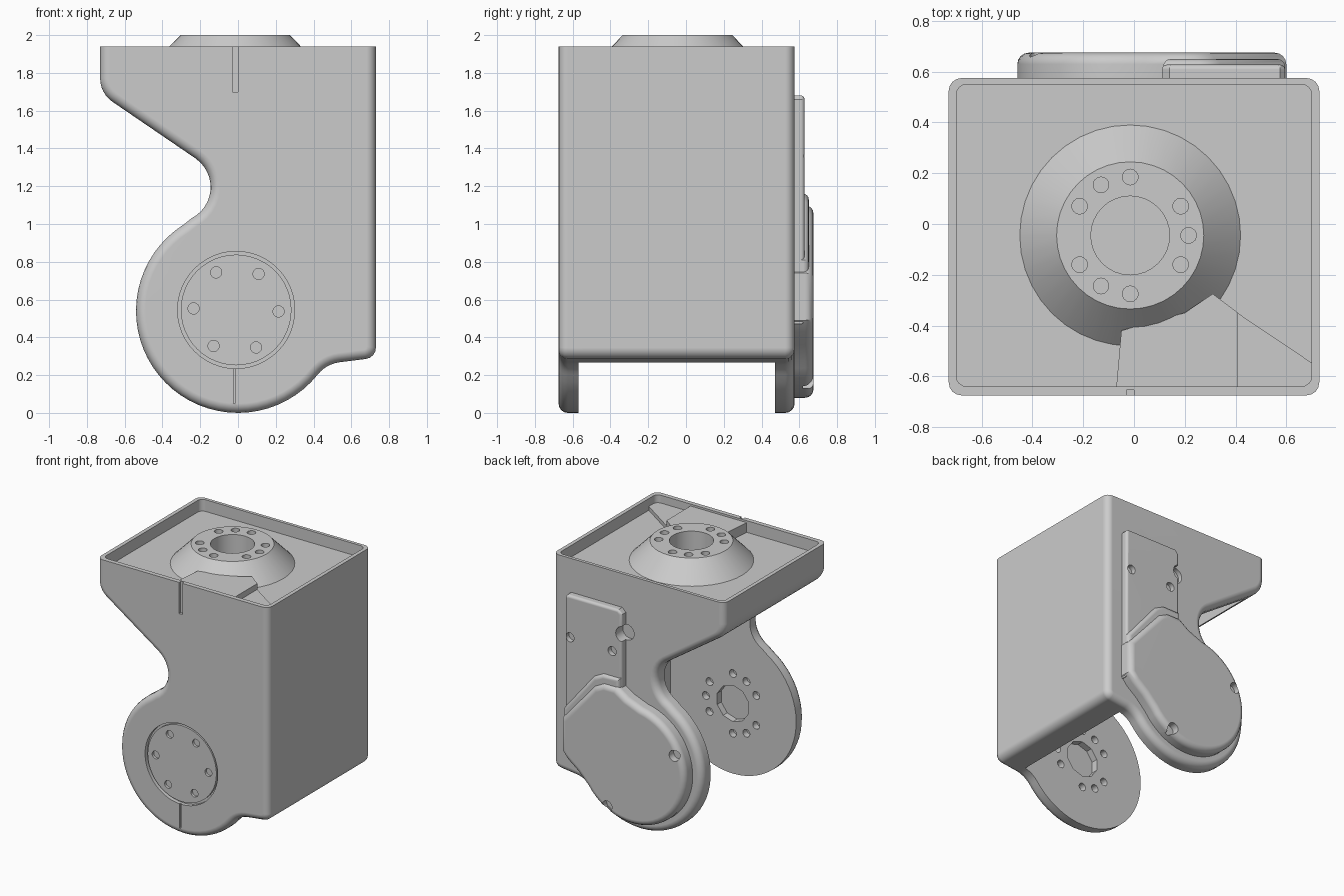
import bpy, bmesh, math
from mathutils import Matrix, Vector

cube = bpy.data.objects.get("Cube")
if cube:
    bpy.data.objects.remove(cube, do_unlink=True)

grey = bpy.data.materials.new("plain_grey")
grey.use_nodes = True
grey.diffuse_color = (0.6, 0.6, 0.6, 1)
grey.node_tree.nodes["Principled BSDF"].inputs["Base Color"].default_value = (0.6, 0.6, 0.6, 1)

AXLE = (0, 0.54)          # hinge axis in x, z
HORN = (-0.015, -0.045)   # centre of the top mount in x, y


def arc(cx, cy, r, start, end, steps):
    angles = [math.radians(start + (end - start) * i / steps) for i in range(steps + 1)]
    return [(cx + r * math.cos(a), cy + r * math.sin(a)) for a in angles]


def finish(name, bm):
    bmesh.ops.recalc_face_normals(bm, faces=bm.faces)
    mesh = bpy.data.meshes.new(name)
    bm.to_mesh(mesh)
    bm.free()
    mesh.materials.append(grey)
    obj = bpy.data.objects.new(name, mesh)
    bpy.context.collection.objects.link(obj)
    return obj


def prism(name, outline, low, high, axis="y", bevel=0, round_edge=None):
    """Extrude a closed outline along y or z and round the chosen edges."""
    bm = bmesh.new()
    place = (lambda a, b, h: (a, h, b)) if axis == "y" else (lambda a, b, h: (a, b, h))
    face = bm.faces.new([bm.verts.new(place(a, b, low)) for a, b in outline])
    new = bmesh.ops.extrude_face_region(bm, geom=[face])["geom"]
    shift = Vector(place(0, 0, high - low))
    bmesh.ops.translate(bm, vec=shift, verts=[v for v in new if isinstance(v, bmesh.types.BMVert)])
    bmesh.ops.recalc_face_normals(bm, faces=bm.faces)
    if bevel:
        edges = [e for e in bm.edges if round_edge(*[v.co for v in e.verts])]
        bmesh.ops.bevel(bm, geom=edges, offset=bevel, segments=4, profile=0.5,
                        affect="EDGES", clamp_overlap=True)
    return finish(name, bm)


def cylinder(name, a, b, low, high, r, axis="y", sides=32, top_r=None):
    bm = bmesh.new()
    bmesh.ops.create_cone(bm, cap_ends=True, segments=sides, radius1=r,
                          radius2=r if top_r is None else top_r, depth=high - low)
    mid = (low + high) / 2
    if axis == "y":
        matrix = Matrix.Translation((a, mid, b)) @ Matrix.Rotation(math.pi / 2, 4, "X")
    else:
        matrix = Matrix.Translation((a, b, mid))
    bmesh.ops.transform(bm, matrix=matrix, verts=bm.verts)
    return finish(name, bm)


def box(name, x0, x1, y0, y1, z0, z1):
    return prism(name, [(x0, y0), (x1, y0), (x1, y1), (x0, y1)], z0, z1, "z")


def cut(obj, cutters):
    bpy.context.view_layer.objects.active = obj
    for cutter in cutters:
        cutter.hide_render = True
        mod = obj.modifiers.new("cut", "BOOLEAN")
        mod.operation, mod.solver, mod.object = "DIFFERENCE", "EXACT", cutter
        bpy.ops.object.modifier_apply(modifier=mod.name)
        bpy.data.objects.remove(cutter, do_unlink=True)


def hole_ring(centre, radius, angles, low, high, r, axis):
    return [cylinder("hole", centre[0] + radius * math.cos(math.radians(t)),
                     centre[1] + radius * math.sin(math.radians(t)),
                     low, high, r, axis, 14) for t in angles]


# Main bracket: side profile with overhang, neck, round ear and foot
profile = [(0.73, 1.94), (-0.73, 1.94)]
profile += arc(-0.58, 1.771, 0.15, 180, 235.7, 6)
profile += arc(-0.33, 1.195, 0.185, 55.7, -63.3, 12)
profile += arc(*AXLE, 0.54, 116.7, 321.3, 36)[1:]
profile += arc(0.562, 0.09, 0.18, 141.3, 98, 6)[1:]
profile += arc(0.67, 0.345, 0.06, 278, 360, 4)
bracket = prism("bracket", profile, -0.675, 0.575, "y", 0.05,
                lambda p, q: abs(p.y - q.y) < 0.01 and min(p.z, q.z) < 1.93)

# Hollow between the two side plates, and the tray on top
hollow = box("hollow", -0.63, 0.53, -0.57, 0.47, -0.5, 1.75)
tray = prism("tray", [(-0.7, -0.64), (0.7, -0.64), (0.7, 0.55), (-0.7, 0.55)],
             1.85, 2.1, "z", 0.04, lambda p, q: abs(p.z - q.z) > 0.1)
cuts = [hollow, tray]

# Front recess, slots and the inner pocket with its screw holes
cuts += [cylinder("recess", -0.01, 0.545, -0.8, -0.645, 0.31, sides=48),
         box("slot", -0.03, 0.0, -0.8, -0.655, 1.7, 2.1),
         box("slot", -0.025, -0.015, -0.8, -0.665, 0.05, 0.25),
         cylinder("pocket", *AXLE, -0.62, -0.5, 0.14, sides=10),
         cylinder("notch", 0.1, 1.5, 0.54, 0.8, 0.06, sides=20)]
mount_angles = [0, 30, 90, 120, 150, 210, 240, 270, 330]
cuts += hole_ring(AXLE, 0.23, mount_angles, -0.62, -0.5, 0.03, "y")
cut(bracket, cuts)

# Round front cap with six screw holes
front_cap = cylinder("front_cap", -0.01, 0.545, -0.667, -0.64, 0.293, sides=48)
cut(front_cap, hole_ring((-0.01, 0.545), 0.225, range(-2, 358, 60), -0.8, -0.648, 0.03, "y"))

# Conical top mount
top_mount = cylinder("top_mount", *HORN, 1.845, 2.0, 0.44, "z", 40, 0.29)
cut(top_mount, [cylinder("bore", *HORN, 1.7, 2.1, 0.155, "z", 32)]
    + hole_ring(HORN, 0.23, mount_angles, 1.9, 2.1, 0.031, "z"))

# Raised ledges in the tray next to the mount
tray_ledge = prism("tray_ledge", [(-0.07, -0.645), (0.41, -0.645), (0.41, -0.35),
                                  (0.31, -0.275), (0.2, -0.35), (-0.05, -0.42)], 1.84, 1.925, "z")
corner_ledge = prism("corner_ledge", [(0.4, -0.645), (0.705, -0.645), (0.705, -0.55),
                                      (0.4, -0.345)], 1.84, 1.88, "z")


# Back cover: thin upper plate, stepped ramp and thick rounded housing
def outer(p, q):
    return min(p.y, q.y) > 0.6


cover_plate = prism("cover_plate", [(0.595, 0.47), (0.595, 1.66), (0.575, 1.68), (0.14, 1.68),
                                    (0.11, 1.65), (0.11, 0.6)], 0.55, 0.628, "y", 0.02, outer)
cover_ramp = prism("cover_ramp", [(0.595, 0.49), (0.595, 0.81), (0.34, 1.12), (0.26, 1.16),
                                  (0.115, 1.16), (0.115, 0.6)], 0.55, 0.65, "y", 0.03, outer)
housing_outline = arc(*AXLE, 0.46, 100, 325, 36)
housing_outline += [(0.46, 0.36), (0.55, 0.43), (0.6, 0.49), (0.6, 0.74),
                    (0.32, 1.06), (0.24, 1.1), (0.13, 1.1), (0.04, 1.04)]
cover_housing = prism("cover_housing", housing_outline, 0.54, 0.675, "y", 0.045, outer)
cut(cover_plate, [cylinder("screw", x, z, 0.59, 0.8, 0.035, sides=16)
                  for x, z in ((0.55, 1.36), (0.19, 1.35))]
    + [cylinder("notch", 0.1, 1.5, 0.5, 0.8, 0.06, sides=20)])
cut(cover_housing, [cylinder("screw", x, z, 0.62, 0.8, 0.042, sides=16)
                    for x, z in ((-0.37, 0.71), (0.2, 0.17))])

# Smooth rounded surfaces while keeping crisp edges and flat large faces
smooth_parts = (bracket, front_cap, top_mount, cover_plate, cover_ramp, cover_housing)
bpy.ops.object.select_all(action="DESELECT")
for obj in smooth_parts:
    obj.select_set(True)
bpy.context.view_layer.objects.active = bracket
bpy.ops.object.shade_smooth_by_angle(angle=math.radians(30))
for obj in smooth_parts:
    obj.modifiers.new("flat_faces", "WEIGHTED_NORMAL").keep_sharp = True
